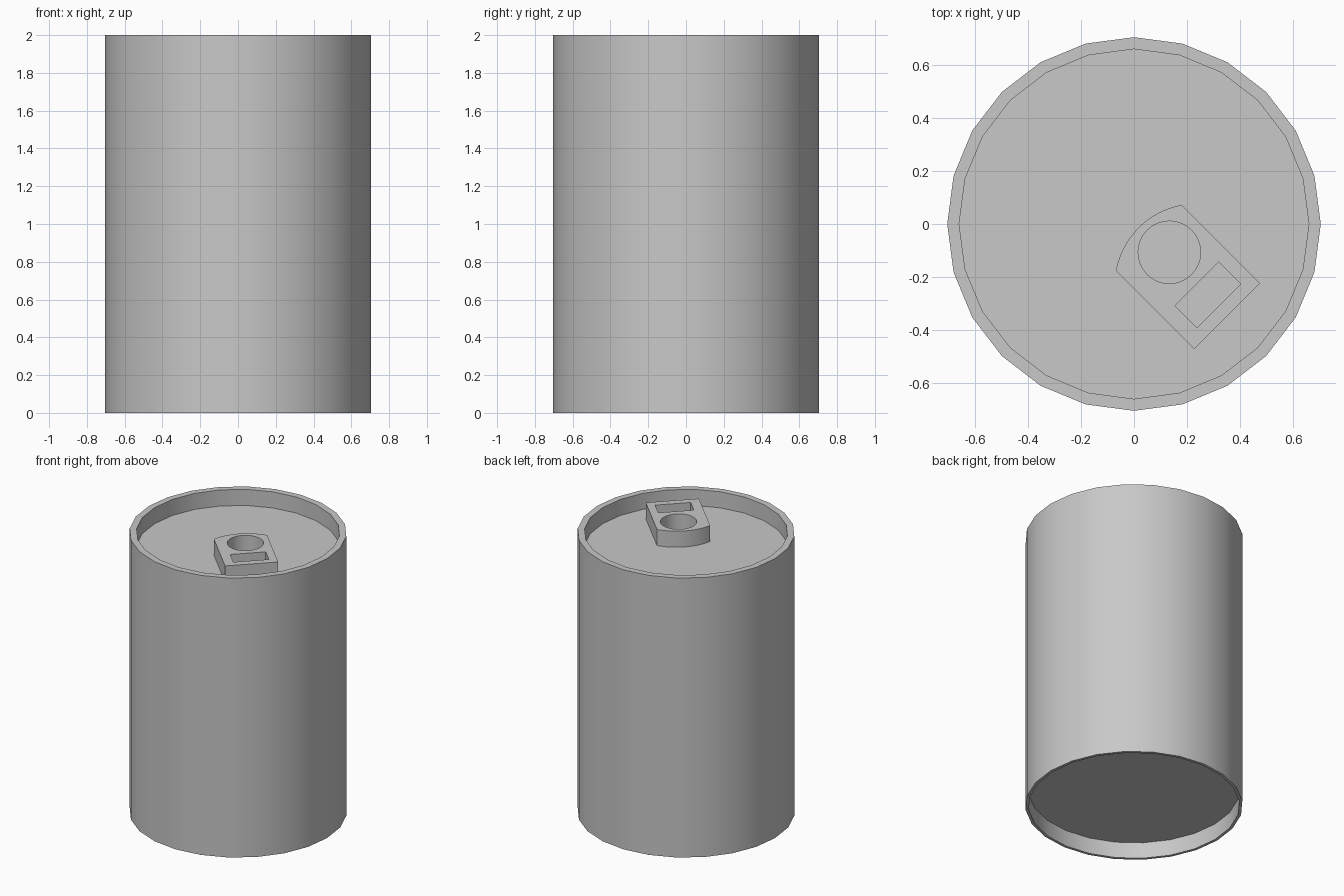
import bpy, bmesh, math

cube = bpy.data.objects.get("Cube")
if cube:
    bpy.data.objects.remove(cube, do_unlink=True)

# Single plain metal colour
COLOUR = (0.58, 0.58, 0.58, 1.0)
metal = bpy.data.materials.new("light_grey_metal")
metal.use_nodes = True
metal.diffuse_color = COLOUR
next(n for n in metal.node_tree.nodes
     if n.type == 'BSDF_PRINCIPLED').inputs["Base Color"].default_value = COLOUR

FLOOR_Z, TOP_Z = 1.885, 2.0


def finish(bm, name):
    """Clean the mesh, link it as an object, and smooth it with sharp edges kept."""
    bmesh.ops.remove_doubles(bm, verts=bm.verts, dist=1e-5)
    bmesh.ops.recalc_face_normals(bm, faces=bm.faces)
    mesh = bpy.data.meshes.new(name)
    bm.to_mesh(mesh)
    bm.free()
    mesh.materials.clear()
    mesh.materials.append(metal)
    obj = bpy.data.objects.new(name, mesh)
    bpy.context.collection.objects.link(obj)
    bpy.ops.object.select_all(action='DESELECT')
    obj.select_set(True)
    bpy.context.view_layer.objects.active = obj
    bpy.ops.object.shade_smooth_by_angle(angle=math.radians(30))
    return obj


def circle(cx, cy, r, n):
    return [(cx + r * math.cos(2 * math.pi * i / n),
             cy + r * math.sin(2 * math.pi * i / n)) for i in range(n)]


# Can body: one lathed profile (radius, height) with recessed base and lid
SIDES = 24
profile = [(0.685, 0.115), (0.685, 0), (0.705, 0),
           (0.705, TOP_Z), (0.66, TOP_Z), (0.66, FLOOR_Z)]
bm = bmesh.new()
rings = [[bm.verts.new((x, y, z)) for x, y in circle(0, 0, r, SIDES)]
         for r, z in profile]
for a, b in zip(rings, rings[1:]):
    for i in range(SIDES):
        j = (i + 1) % SIDES
        bm.faces.new((a[i], a[j], b[j], b[i]))
bm.faces.new(rings[0])      # recessed base
bm.faces.new(rings[-1])     # recessed lid
finish(bm, "can_body")

# Pull tab outline: straight sides and square end, with a shallow rounded back
HALF, BACK, END, BULGE = 0.175, 0.076, 0.494, 0.054
radius = (HALF ** 2 + BULGE ** 2) / (2 * BULGE)
sweep = math.asin(HALF / radius)
arc_x = BACK - BULGE + radius
outline = [(END, -HALF), (END, HALF)]
for i in range(17):
    t = sweep * (1 - i / 8)
    outline.append((arc_x - radius * math.cos(t), radius * math.sin(t)))
finger_hole = circle(0.17, 0.016, 0.118, 32)
slot = [(0.327, -0.112), (0.445, -0.112), (0.445, 0.122), (0.327, 0.122)]

# Filled flat curve makes the tab with its openings in one piece
curve = bpy.data.curves.new("tab_outline", 'CURVE')
curve.dimensions = '2D'
curve.fill_mode = 'BOTH'
curve.extrude = (TOP_Z - FLOOR_Z) / 2
for loop in (outline, finger_hole, slot):
    spline = curve.splines.new('POLY')
    spline.points.add(len(loop) - 1)
    for p, (x, y) in zip(spline.points, loop):
        p.co = (x, y, 0, 1)
    spline.use_cyclic_u = True
helper = bpy.data.objects.new("tab_outline", curve)
bpy.context.collection.objects.link(helper)
bpy.context.view_layer.update()
tab_mesh = bpy.data.meshes.new_from_object(
    helper.evaluated_get(bpy.context.evaluated_depsgraph_get()))
bm = bmesh.new()
bm.from_mesh(tab_mesh)
bpy.data.objects.remove(helper, do_unlink=True)
bpy.data.curves.remove(curve)
bpy.data.meshes.remove(tab_mesh)
tab = finish(bm, "pull_tab")
tab.location = (0.002, 0.002, (TOP_Z + FLOOR_Z) / 2)
tab.rotation_euler.z = math.radians(-45)
